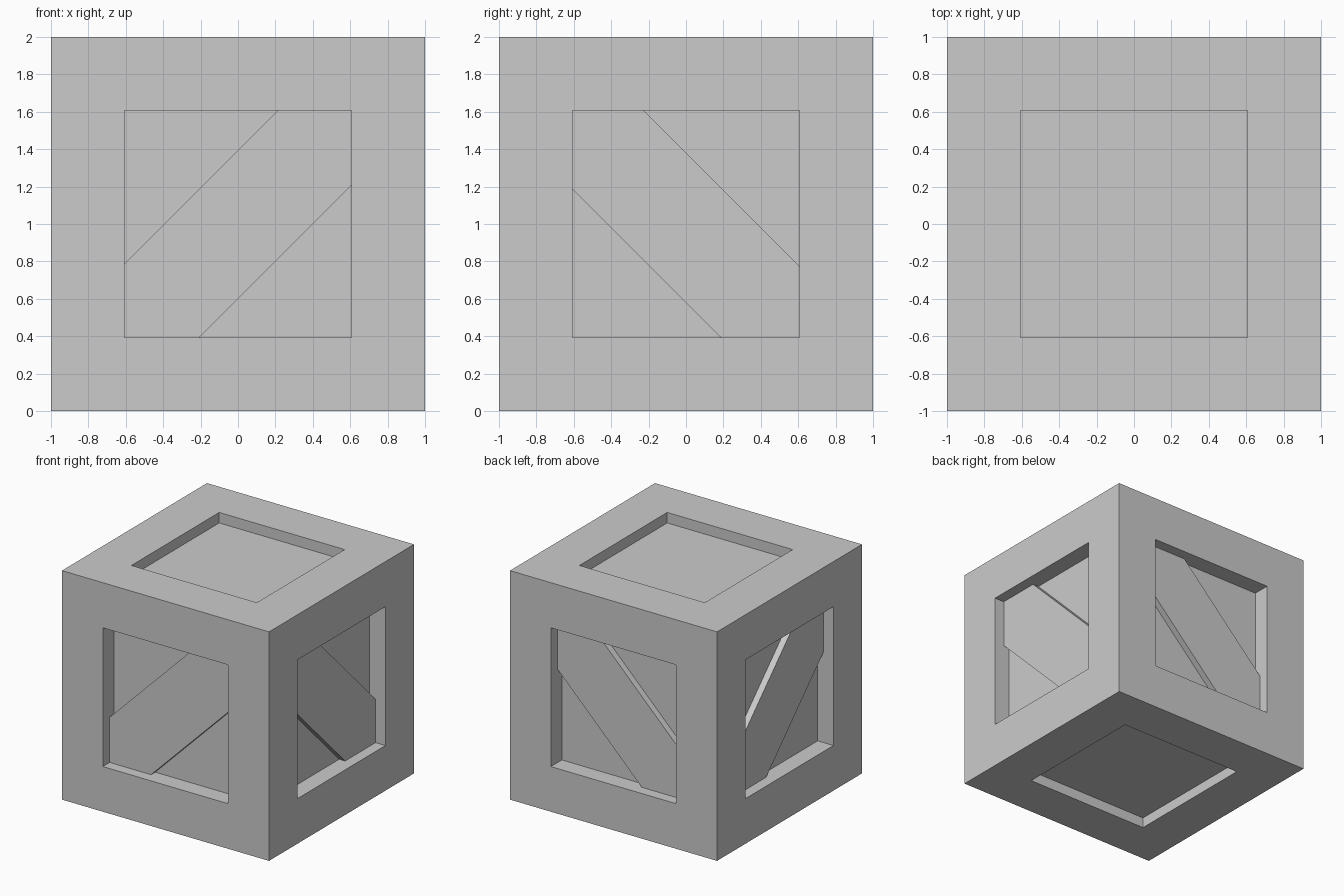
import bpy, bmesh
from mathutils import Vector

if "Cube" in bpy.data.objects:
    bpy.data.objects.remove(bpy.data.objects["Cube"])

WIN = 0.606       # half size of each window opening
PANEL = 0.152     # recess of the side panels
LID = 0.092       # recess of top and bottom panels
BRACE = 0.095     # recess of the diagonal brace faces


def add_object(name, bm):
    bmesh.ops.recalc_face_normals(bm, faces=bm.faces[:])
    mesh = bpy.data.meshes.new(name)
    bm.to_mesh(mesh)
    bm.free()
    obj = bpy.data.objects.new(name, mesh)
    bpy.context.collection.objects.link(obj)
    return obj


# Crate body: a cube with a square recess sunk into every face
bm = bmesh.new()
bmesh.ops.create_cube(bm, size=2)
panels = bm.faces[:]
bmesh.ops.inset_individual(bm, faces=panels, thickness=1 - WIN, depth=0, use_even_offset=True)
for face in panels:
    face.normal_update()
    depth = LID if abs(face.normal.z) > 0.5 else PANEL
    bmesh.ops.inset_individual(bm, faces=[face], thickness=0, depth=-depth)
body = add_object("crate_body", bm)
body.location.z = 1


def brace(name, place, slope, low, high, axis):
    """Diagonal board clipped to the window, mirrored to the opposite side."""
    w = WIN + 0.004
    # band low <= z - u <= high, cut off by the square window
    outline = [(-w, -w), (-w - low, -w), (w, w + low), (w, w), (w - high, w), (-w, -w + high)]
    bm = bmesh.new()
    verts = [bm.verts.new(place(u * slope, 1 - PANEL - 0.02, z)) for u, z in outline]
    face = bm.faces.new(verts)
    new = bmesh.ops.extrude_face_region(bm, geom=[face])["geom"]
    step = place(0, PANEL + 0.02 - BRACE, 0)
    bmesh.ops.translate(bm, vec=step, verts=[v for v in new if isinstance(v, bmesh.types.BMVert)])
    obj = add_object(name, bm)
    obj.location.z = 1
    mirror = obj.modifiers.new("opposite_side", 'MIRROR')
    mirror.use_axis = [axis == 0, axis == 1, False]


# Braces on front and back, then on right and left
brace("front_back_braces", lambda u, d, z: Vector((u, -d, z)), 1, -0.40, 0.395, 1)
brace("side_braces", lambda u, d, z: Vector((d, u, z)), -1, -0.42, 0.38, 0)
